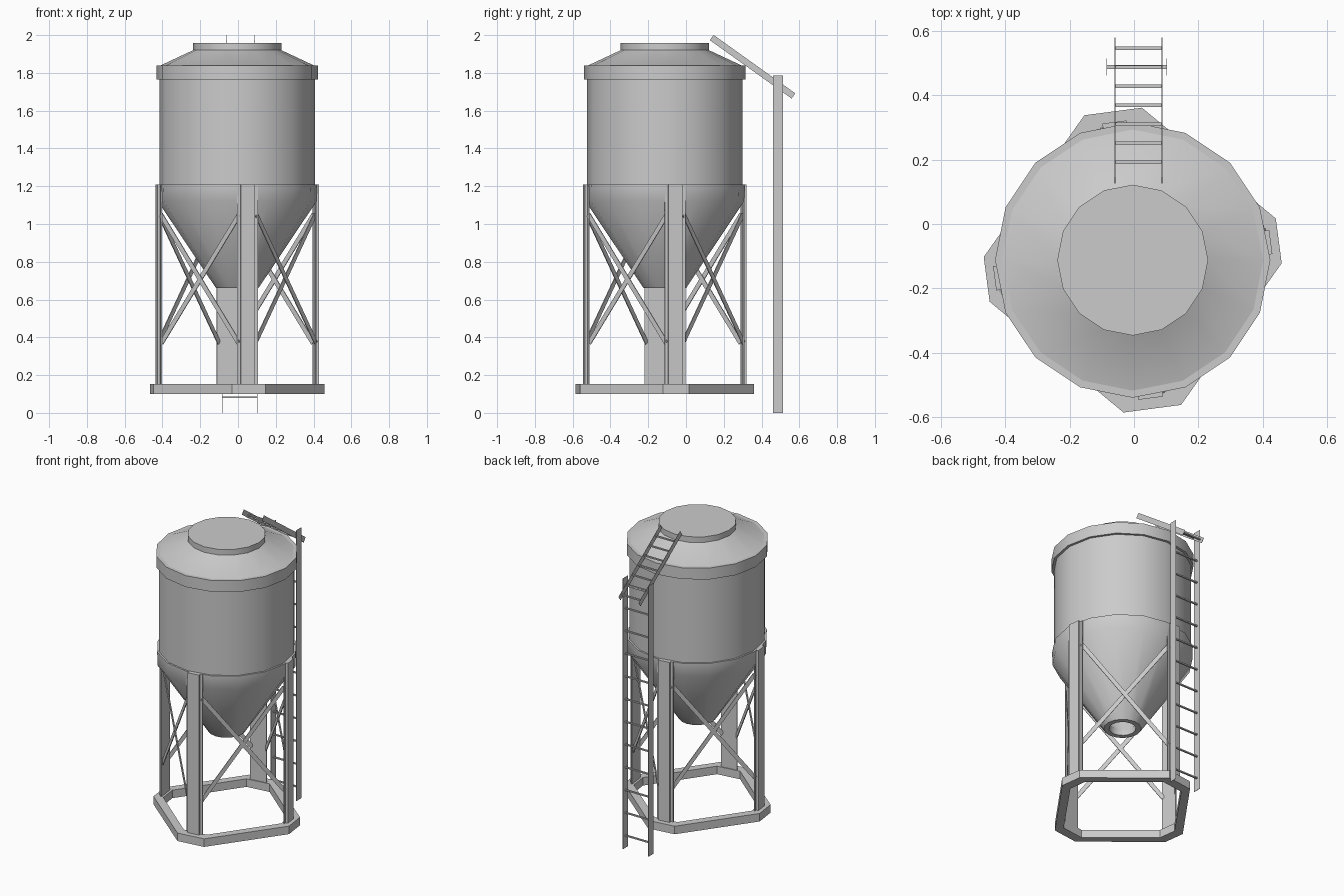
import bpy, bmesh, math
from mathutils import Vector, Matrix

if "Cube" in bpy.data.objects:
    bpy.data.objects.remove(bpy.data.objects["Cube"])

AXIS = Vector((-0.004, -0.112, 0))   # silo centre
TURN = math.radians(7.5)             # leg frame is slightly rotated


def finish(name, bm, smooth=None):
    bmesh.ops.recalc_face_normals(bm, faces=bm.faces)
    me = bpy.data.meshes.new(name)
    bm.to_mesh(me)
    bm.free()
    ob = bpy.data.objects.new(name, me)
    bpy.context.collection.objects.link(ob)
    if smooth:
        bpy.ops.object.select_all(action='DESELECT')
        ob.select_set(True)
        bpy.context.view_layer.objects.active = ob
        bpy.ops.object.shade_smooth_by_angle(angle=math.radians(smooth))
    return ob


def lathe(name, profile, smooth=40, n=16):
    """Revolve (radius, z) points around the silo axis."""
    bm = bmesh.new()
    vs = [bm.verts.new(AXIS + Vector((r, 0, z))) for r, z in profile]
    es = [bm.edges.new(p) for p in zip(vs, vs[1:])]
    bmesh.ops.spin(bm, geom=vs + es, cent=AXIS, axis=(0, 0, 1),
                   angle=2 * math.pi, steps=n, use_duplicate=False)
    bmesh.ops.remove_doubles(bm, verts=bm.verts, dist=1e-4)
    return finish(name, bm, smooth)


def box(bm, centre, size, rot=None):
    m = Matrix.Translation(centre) @ (rot.to_4x4() if rot else Matrix())
    bmesh.ops.create_cube(bm, size=1, matrix=m @ Matrix.Diagonal((*size, 1)))


def prism(name, pts, z0, z1):
    bm = bmesh.new()
    f = bm.faces.new([bm.verts.new((x, y, z0)) for x, y in pts])
    ex = bmesh.ops.extrude_face_region(bm, geom=[f])['geom']
    bm.faces.ensure_lookup_table()
    for v in ex:
        if isinstance(v, bmesh.types.BMVert):
            v.co.z = z1
    return finish(name, bm)


def polar(k, r, t):
    """Point at radius r and tangent offset t on leg number k."""
    a = TURN + k * math.pi / 2
    return AXIS + Vector((r * math.cos(a) - t * math.sin(a),
                          r * math.sin(a) + t * math.cos(a), 0))


# Tank shell
lathe("tank_wall", [(0.411, 1.78), (0.411, 1.2)])
lathe("roof_band", [(0.41, 1.765), (0.427, 1.765), (0.427, 1.84), (0.405, 1.84)])
lathe("roof", [(0.42, 1.838), (0.405, 1.84), (0.234, 1.92)], 30)
lathe("lid", [(0.234, 1.915), (0.234, 1.957), (0, 1.957)], 30)
lathe("hopper_cone", [(0.409, 1.208), (0.422, 1.208), (0.42, 1.12), (0.112, 0.66),
                      (0.08, 0.66), (0.08, 0.70), (0.405, 1.14)])

# Legs with a shallow hat section
hat = [(0.41, -0.055), (0.417, -0.055), (0.417, -0.038), (0.432, -0.038),
       (0.432, 0.038), (0.417, 0.038), (0.417, 0.055), (0.41, 0.055)]
for k, side in enumerate(("right", "back", "left", "front")):
    prism(side + "_leg", [polar(k, r, t).xy for r, t in hat], 0.15, 1.208)

# Crossed flat braces between neighbouring legs
bm = bmesh.new()
for k in range(4):
    a, b = polar(k, 0.412, 0.045), polar(k + 1, 0.412, -0.045)
    out = ((a + b) / 2 - AXIS).normalized()
    for za, zb, off in ((1.05, 0.37, 0.003), (0.37, 1.05, -0.003)):
        p, q = a + Vector((0, 0, za)), b + Vector((0, 0, zb))
        d = (q - p).normalized()
        rot = Matrix((d, out, d.cross(out))).transposed()
        box(bm, (p + q) / 2 + out * off, ((q - p).length, 0.005, 0.026), rot)
finish("cross_braces", bm)

# Eight-sided base ring
outer, inner = [], []
for k in range(4):
    half, r = ((0.07, 0.457), (0.09, 0.465))[k % 2]
    for s in (-1, 1):
        outer.append(polar(k, r, s * half))
        inner.append(polar(k, r - 0.06, s * (half - 0.012)))
bm = bmesh.new()
loops = [[bm.verts.new(p + Vector((0, 0, z))) for p in ring]
         for ring, z in ((outer, 0.1), (outer, 0.153), (inner, 0.153), (inner, 0.1))]
for j in range(4):
    u, w = loops[j], loops[(j + 1) % 4]
    for i in range(8):
        n = (i + 1) % 8
        bm.faces.new((u[i], u[n], w[n], w[i]))
finish("base_ring", bm)


def ladder(name, x0, x1, low, high, width, rungs):
    """Two thin rails from low to high (y, z) and flat rungs at given (y, z)."""
    bm = bmesh.new()
    p, q = Vector((0, *low)), Vector((0, *high))
    d = q - p
    rot = Matrix.Rotation(math.atan2(-d.y, d.z), 3, 'X')
    for x in (x0, x1):
        box(bm, (p + q) / 2 + Vector((x, 0, 0)), (0.002, width, d.length), rot)
    for y, z in rungs:
        box(bm, ((x0 + x1) / 2, y, z), (x1 - x0, 0.011, 0.008))
    finish(name, bm)


# Ladders
ladder("wall_ladder", -0.084, 0.102, (0.487, 0), (0.487, 1.785), 0.052,
       [(0.487, 0.082 + 0.15 * i) for i in range(12)])
ladder("roof_ladder", -0.059, 0.087, (0.569, 1.678), (0.136, 1.987), 0.034,
       [(0.545 - 0.059 * i, 1.695 + 0.0421 * i) for i in range(7)])
